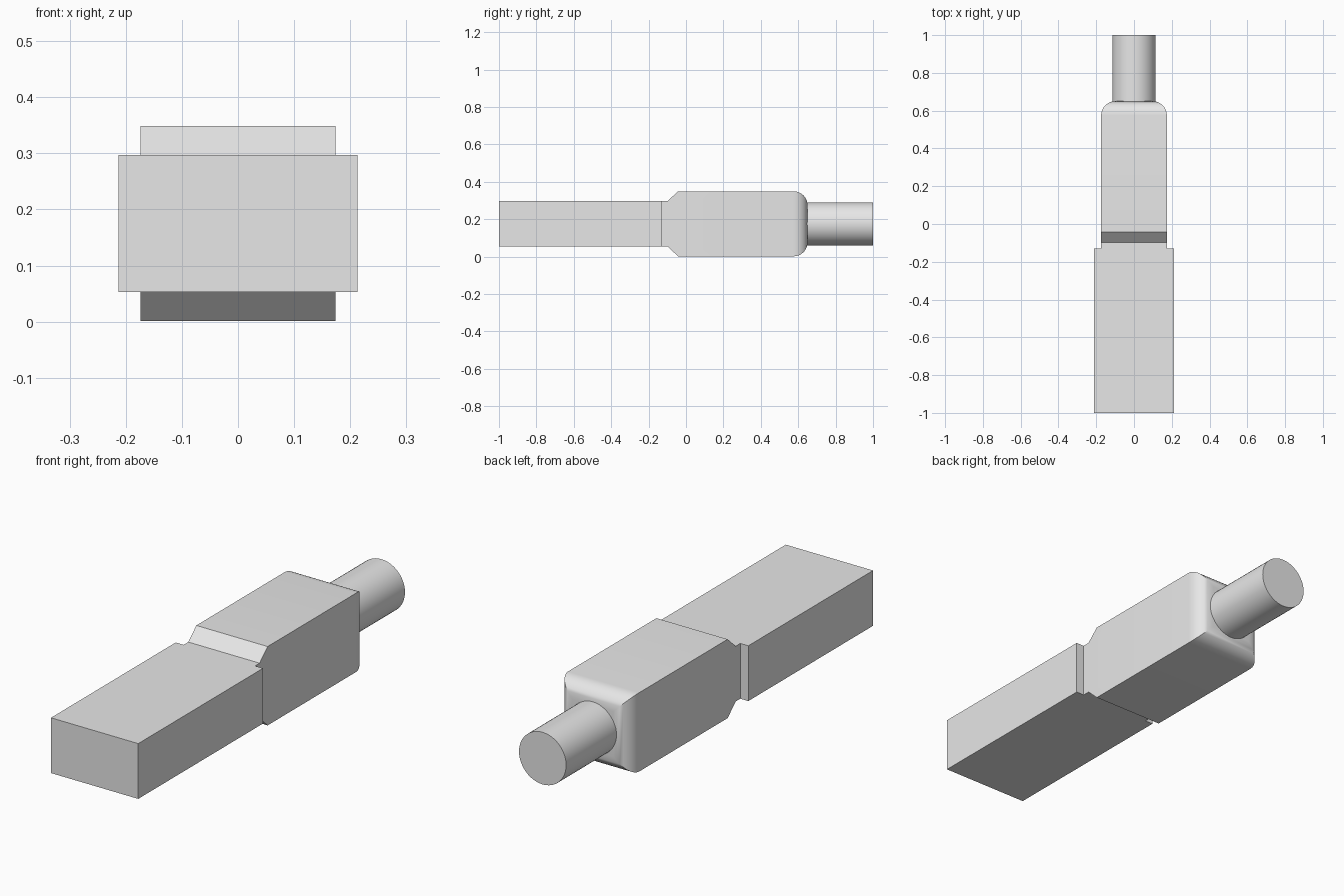
import bpy, bmesh, math
from mathutils import Matrix

cube = bpy.data.objects.get("Cube")
if cube:
    bpy.data.objects.remove(cube, do_unlink=True)

MID_Z = 0.175
HALF = 0.174

grey = bpy.data.materials.new("light grey")
grey.use_nodes = True
grey.diffuse_color = (0.8, 0.8, 0.8, 1)
grey.node_tree.nodes["Principled BSDF"].inputs["Base Color"].default_value = (0.8, 0.8, 0.8, 1)


def finish(name, bm, smooth=False):
    """Turn a bmesh into a named grey object."""
    bmesh.ops.recalc_face_normals(bm, faces=bm.faces)
    mesh = bpy.data.meshes.new(name)
    bm.to_mesh(mesh)
    bm.free()
    mesh.materials.append(grey)
    obj = bpy.data.objects.new(name, mesh)
    bpy.context.collection.objects.link(obj)
    if smooth:
        bpy.ops.object.select_all(action="DESELECT")
        obj.select_set(True)
        bpy.context.view_layer.objects.active = obj
        bpy.ops.object.shade_smooth_by_angle(angle=math.radians(35))
    return obj


def extrude_profile(half_profile, half_width):
    """Mirror a (y, height) profile about the middle and extrude it along x."""
    outline = half_profile + [(y, -h) for y, h in reversed(half_profile)]
    bm = bmesh.new()
    face = bm.faces.new([bm.verts.new((-half_width, y, MID_Z + h)) for y, h in outline])
    side = bmesh.ops.extrude_face_region(bm, geom=[face])["geom"]
    verts = [v for v in side if isinstance(v, bmesh.types.BMVert)]
    bmesh.ops.translate(bm, verts=verts, vec=(2 * half_width, 0, 0))
    return bm


# Rectangular plug block at the front
finish("plug_block", extrude_profile([(-1.0, 0.122), (-0.13, 0.122)], 0.213))

# Housing with a stepped neck, chamfered shoulders and rounded rear edges
body = extrude_profile(
    [(-0.14, 0.122), (-0.098, 0.122), (-0.042, HALF), (0.65, HALF)], HALF)
rear = [e for e in body.edges if all(v.co.y > 0.64 for v in e.verts)]
bmesh.ops.bevel(body, geom=rear, offset=0.075, segments=8, profile=0.5,
                affect="EDGES", clamp_overlap=True)
finish("housing", body, smooth=True)

# Round cable leaving the rear
cable = bmesh.new()
place = Matrix.Translation((0, 0.81, MID_Z)) @ Matrix.Rotation(math.radians(90), 4, "X")
bmesh.ops.create_cone(cable, cap_ends=True, segments=48, radius1=0.115,
                      radius2=0.115, depth=0.38, matrix=place)
finish("cable", cable, smooth=True)
